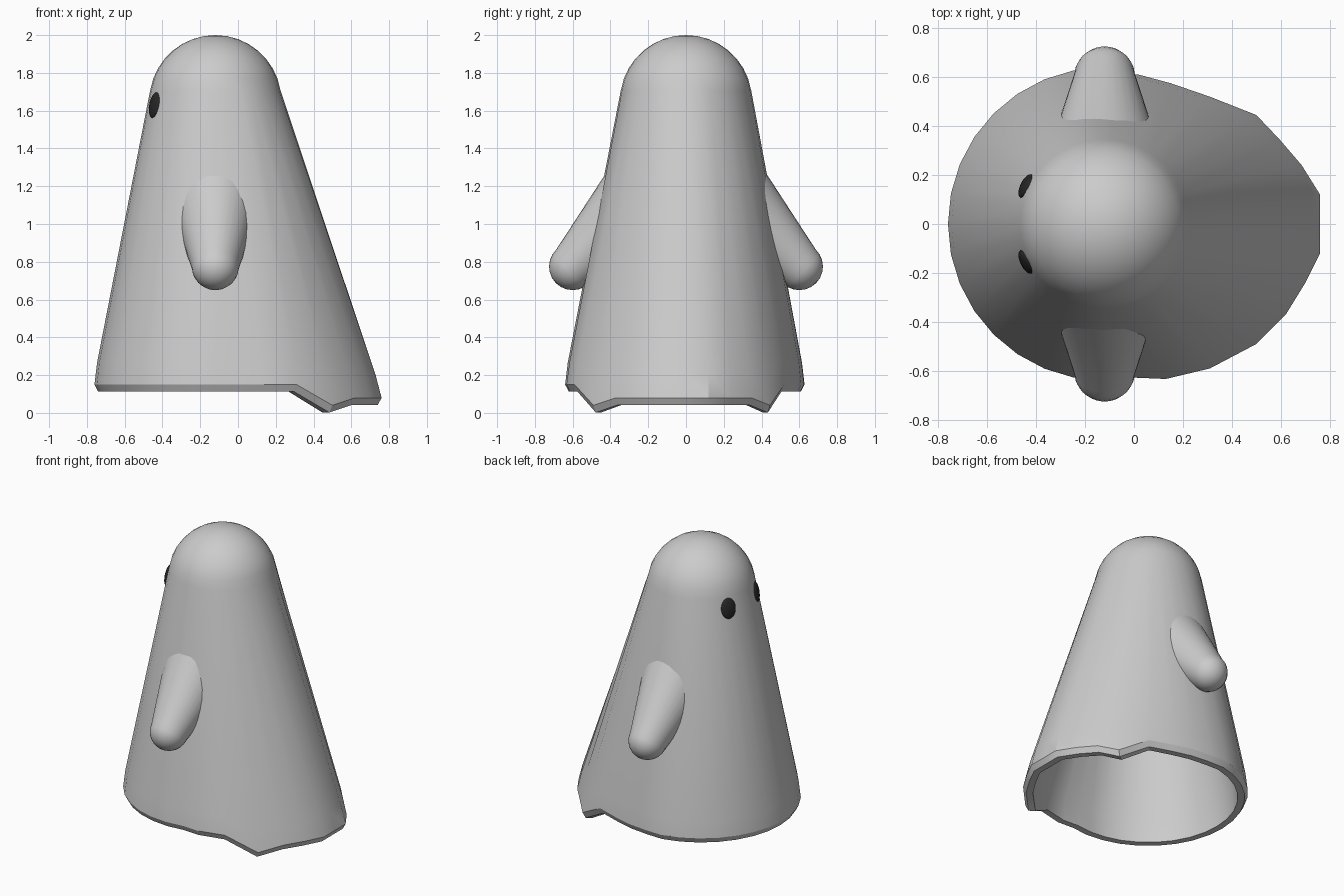
import bpy, bmesh, math
from mathutils import Vector, Matrix

if "Cube" in bpy.data.objects:
    bpy.data.objects.remove(bpy.data.objects["Cube"])

N = 32
CX = -0.12
STEP = 2 * math.pi / N


def smooth(ob, angle=30):
    bpy.ops.object.select_all(action='DESELECT')
    ob.select_set(True)
    bpy.context.view_layer.objects.active = ob
    bpy.ops.object.shade_smooth_by_angle(angle=math.radians(angle))


def loft(name, rings, angle=30):
    """Skin a list of rings; one-point rings become poles."""
    bm = bmesh.new()
    rows = [[bm.verts.new(p) for p in r] for r in rings]
    for a, b in zip(rows, rows[1:]):
        n = max(len(a), len(b))
        for i in range(n):
            j = (i + 1) % n
            if len(a) == 1:
                bm.faces.new((a[0], b[i], b[j]))
            elif len(b) == 1:
                bm.faces.new((a[j], a[i], b[0]))
            else:
                bm.faces.new((a[i], b[i], b[j], a[j]))
    bmesh.ops.recalc_face_normals(bm, faces=bm.faces)
    me = bpy.data.meshes.new(name)
    bm.to_mesh(me)
    bm.free()
    ob = bpy.data.objects.new(name, me)
    bpy.context.collection.objects.link(ob)
    smooth(ob, angle)
    return ob


def circle(r, z, cx=0.0):
    return [Vector((cx + r * math.cos(i * STEP), r * math.sin(i * STEP), z)) for i in range(N)]


def inward(ring, d, drop=0.0):
    out = []
    for p in ring:
        v = Vector((p.x - CX, p.y, 0)).normalized()
        out.append(p - v * d - Vector((0, 0, drop)))
    return out


# Hem: round at the face side, pulled out into a wavy tail at the back
tail = {0: (.76, 0, .08), 1: (.76, .12, .08), 2: (.685, .24, .08), 3: (.595, .345, .08),
        4: (.50, .445, .04), 5: (.31, .52, .15), 6: (.15, .575, .15), 7: (.02, .61, .15),
        8: (-.12, .625, .15), -1: (.76, -.12, .08), -2: (.70, -.24, .08), -3: (.62, -.37, .08),
        -4: (.50, -.49, .04), -5: (.31, -.59, .15), -6: (.13, -.633, .15)}
hem = circle(0.64, 0.15, CX)
for k, p in tail.items():
    hem[k % N] = Vector(p)


# Body: outer dome and skirt, hem lip with a flat underside, inner wall back to the top
def dome(r):
    return [circle(r * math.cos(math.radians(a)), 1.65 + r * math.sin(math.radians(a)), CX)
            for a in (80, 70, 60, 50, 40, 30, 20, 9)]


outer, inner = dome(0.35), dome(0.29)
bend = inward([s.lerp(h, 0.925) for s, h in zip(outer[-1], hem)], -0.008)
loft("body", [[Vector((CX, 0, 2.0))]] + outer
     + [bend, hem, inward(hem, 0.02, 0.038), inward(hem, 0.065, 0.038), inward(bend, 0.06)]
     + inner[::-1] + [[Vector((CX, 0, 1.94))]])

# Arms: tapered stubs with rounded tips
tip_r = 0.125
arm_rings = [[Vector((0, 0, -tip_r))]]
for a in range(-75, 1, 15):
    t = math.radians(a)
    arm_rings.append(circle(tip_r * math.cos(t), tip_r * math.sin(t)))
arm_rings += [circle(0.24, 0.5), [Vector((0, 0, 0.5))]]
for s, label in ((-1, "right"), (1, "left")):
    m = Matrix.Translation((CX, 0.6 * s, 0.775)) @ Matrix.Rotation(s * math.radians(46), 4, 'X')
    loft(label + "_arm", [[m @ p for p in r] for r in arm_rings])

# Eyes: thin dark ovals lying on the face
black = bpy.data.materials.new("eye_black")
black.diffuse_color = (0.02, 0.02, 0.02, 1)
black.use_nodes = True
black.node_tree.nodes["Principled BSDF"].inputs["Base Color"].default_value = black.diffuse_color
for s, label in ((-1, "right"), (1, "left")):
    bpy.ops.mesh.primitive_uv_sphere_add(segments=24, ring_count=12, radius=1,
                                         location=(-0.441, 0.155 * s, 1.628))
    eye = bpy.context.object
    eye.name = label + "_eye"
    eye.scale = (0.02, 0.053, 0.07)
    eye.rotation_euler = (0, math.radians(10), math.radians(-26 * s))
    eye.data.materials.append(black)
    smooth(eye, 60)
